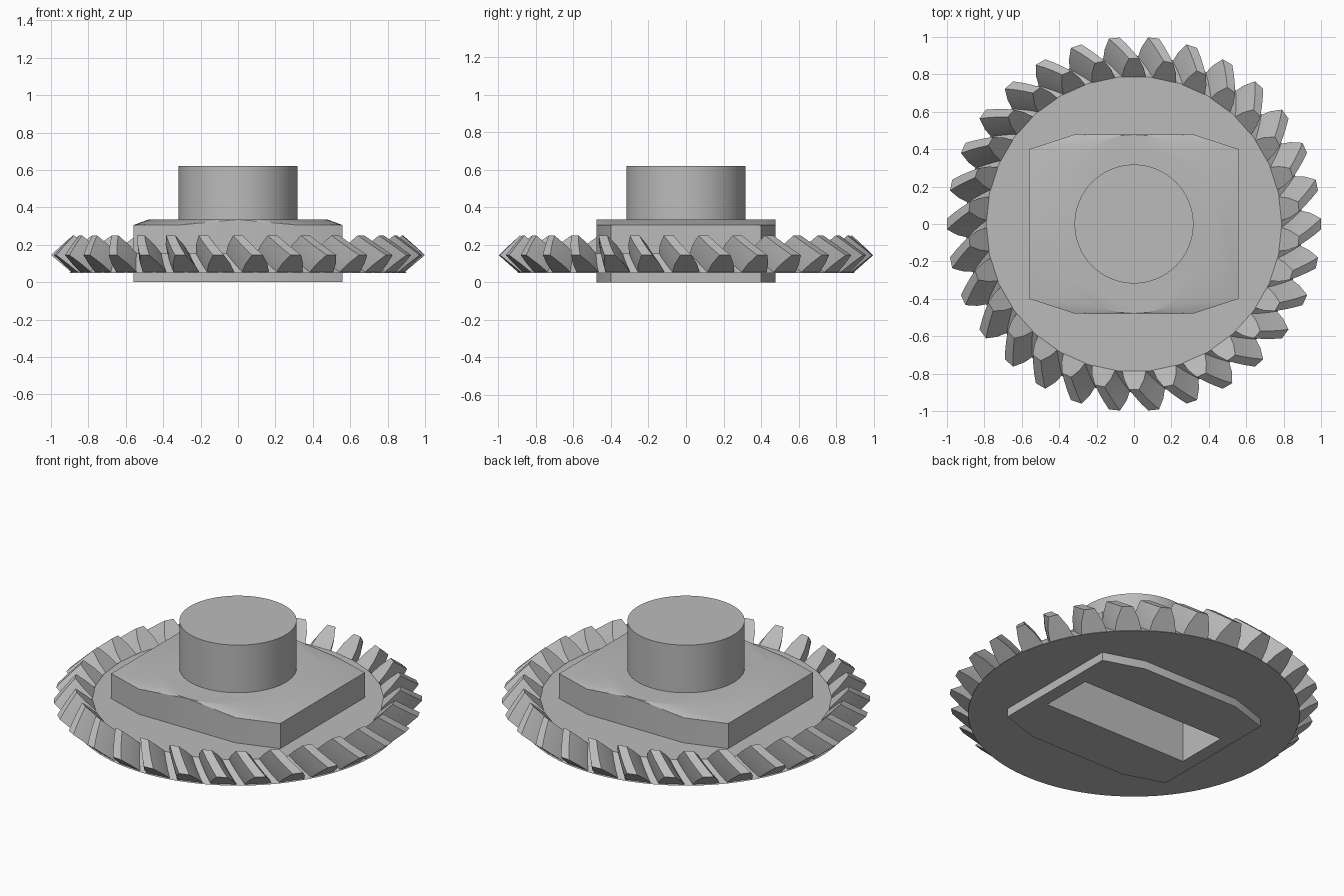
import bpy, bmesh
from math import sin, cos, radians, pi

if "Cube" in bpy.data.objects:
    bpy.data.objects.remove(bpy.data.objects["Cube"], do_unlink=True)

grey = bpy.data.materials.new("plain grey")
colour = (0.5, 0.5, 0.5, 1)
grey.diffuse_color = colour
grey.use_nodes = True
for node in grey.node_tree.nodes:
    if node.type == 'BSDF_PRINCIPLED':
        node.inputs["Base Color"].default_value = colour


def polar(r, degrees, z):
    a = radians(degrees)
    return (r * cos(a), r * sin(a), z)


def make(name, bm):
    bmesh.ops.recalc_face_normals(bm, faces=bm.faces[:])
    mesh = bpy.data.meshes.new(name)
    bm.to_mesh(mesh)
    bm.free()
    mesh.materials.append(grey)
    obj = bpy.data.objects.new(name, mesh)
    bpy.context.collection.objects.link(obj)
    return obj


def frustum(name, r1, z1, r2, z2, sides):
    bm = bmesh.new()
    bmesh.ops.create_cone(bm, cap_ends=True, segments=sides, radius1=r1, radius2=r2, depth=z2 - z1)
    bmesh.ops.translate(bm, verts=bm.verts[:], vec=(0, 0, (z1 + z2) / 2))
    return make(name, bm)


def smooth(obj, degrees):
    obj.data.shade_smooth()
    obj.data.set_sharp_from_angle(angle=radians(degrees))


# Round body of the gear and the shaft hub
disc = frustum("gear_disc", 0.9, 0.05, 0.79, 0.155, 120)
hub = frustum("hub", 0.318, 0.3, 0.318, 0.62, 64)

# Slanted bevel teeth, lofted from the outer rim to the inner rim
TEETH = 30
PITCH = 360 / TEETH
STEPS = 3
OUTER = ((0.89, 0.05), (1.0, 0.145))   # root and tip as radius, height
INNER = ((0.785, 0.152), (0.885, 0.25))
PROFILE = [(0, 4.7), (0.5, 3.6), (1, 1.7)]  # height share, half width in degrees


def mix(a, b, t):
    return [p + (q - p) * t for p, q in zip(a, b)]


bm = bmesh.new()
outline = [(h, -w) for h, w in PROFILE] + [(h, w) for h, w in reversed(PROFILE)]
for i in range(TEETH):
    rings = []
    for s in range(STEPS + 1):
        t = s / STEPS
        root, tip = mix(OUTER[0], INNER[0], t), mix(OUTER[1], INNER[1], t)
        angle = PITCH * (i - t / 2)
        ring = []
        for h, w in outline:
            r, z = mix(root, tip, h)
            ring.append(bm.verts.new(polar(r, angle + w, z)))
        rings.append(ring)
    n = len(outline)
    for a, b in zip(rings, rings[1:]):
        for k in range(n):
            bm.faces.new((a[k], a[(k + 1) % n], b[(k + 1) % n], b[k]))
    bm.faces.new(rings[0])
    bm.faces.new(rings[-1])
teeth = make("gear_teeth", bm)

# Eight-sided block with a round flat top and sloping shoulders
bm = bmesh.new()
for sx in (-1, 1):
    for sy in (-1, 1):
        for x, y in ((0.56, 0.4), (0.32, 0.478)):
            for z in (0, 0.305):
                bm.verts.new((sx * x, sy * y, z))
for k in range(48):
    bm.verts.new(polar(0.478, k * 7.5, 0.335))
bmesh.ops.convex_hull(bm, input=bm.verts[:])
bmesh.ops.dissolve_limit(bm, angle_limit=radians(0.5), verts=bm.verts[:], edges=bm.edges[:])
block = make("centre_block", bm)

# Long slot sunk into the underside
bm = bmesh.new()
bmesh.ops.create_cube(bm, size=1)
bmesh.ops.scale(bm, verts=bm.verts[:], vec=(0.96, 0.32, 0.54))
cutter = make("slot_cutter", bm)
cutter.hide_render = True
for obj in (disc, block):
    cut = obj.modifiers.new("slot", 'BOOLEAN')
    cut.operation = 'DIFFERENCE'
    cut.solver = 'EXACT'
    cut.object = cutter
    bpy.context.view_layer.objects.active = obj
    bpy.ops.object.modifier_apply(modifier=cut.name)
bpy.data.objects.remove(cutter, do_unlink=True)

for obj, angle in ((disc, 30), (hub, 30), (teeth, 25), (block, 25)):
    smooth(obj, angle)
